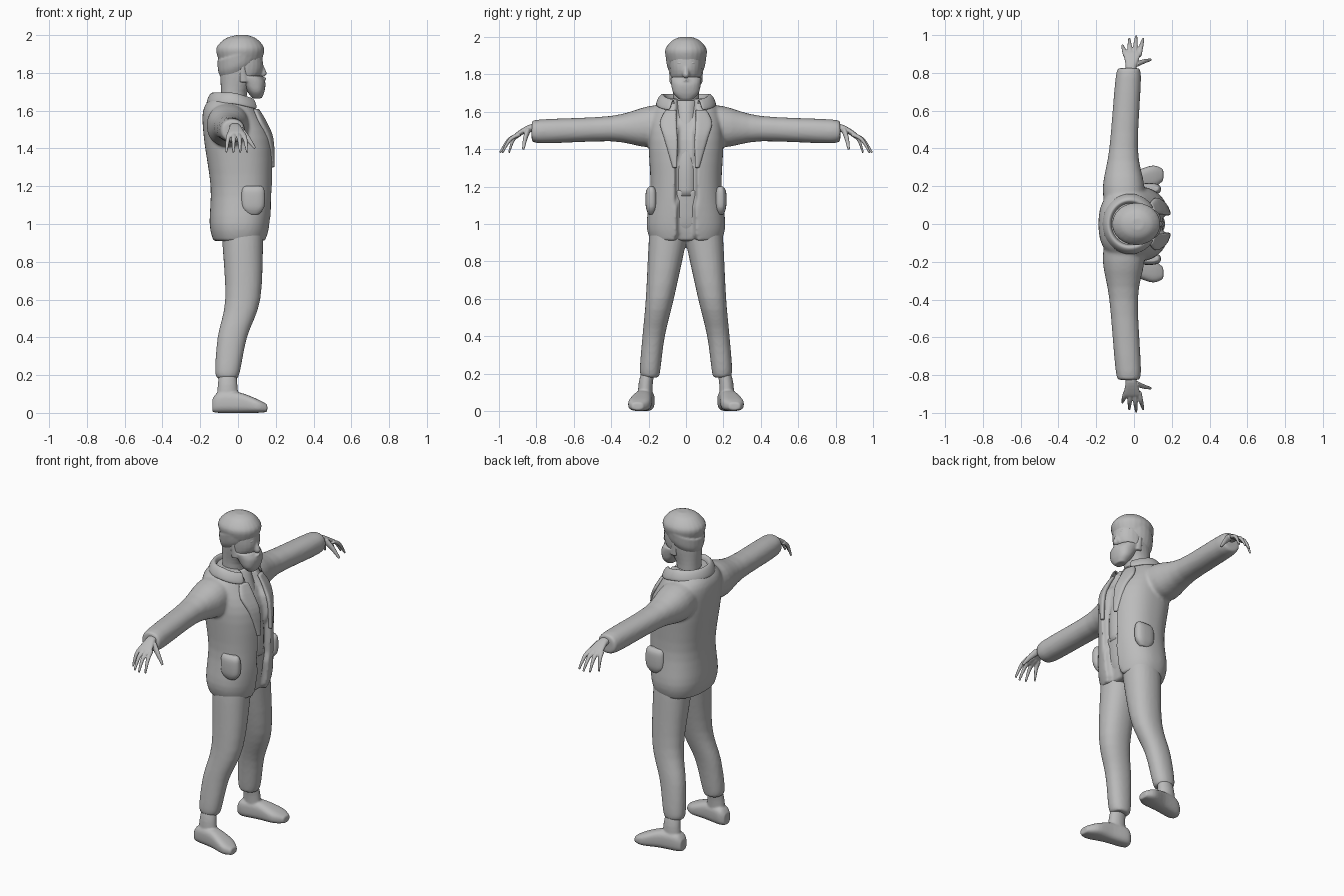
import bpy, bmesh, math
from mathutils import Vector

if "Cube" in bpy.data.objects:
    bpy.data.objects.remove(bpy.data.objects["Cube"])

grey = bpy.data.materials.new("clay_grey")
grey.use_nodes = True
COLOUR = (.5, .5, .5, 1)
grey.diffuse_color = COLOUR
grey.node_tree.nodes["Principled BSDF"].inputs["Base Color"].default_value = COLOUR
X, Y, Z = Vector((1, 0, 0)), Vector((0, 1, 0)), Vector((0, 0, 1))


def smooth_keys(keys, steps=4):
    """Fill in the sections between the given key sections with a smooth spline."""
    keys = [Vector(k) for k in keys]
    last = len(keys) - 1
    filled = []
    for i in range(last):
        before, start, end, after = keys[max(i - 1, 0)], keys[i], keys[i + 1], keys[min(i + 2, last)]
        leave, arrive = (end - before) / 2, (after - start) / 2
        for step in range(steps):
            t = step / steps
            filled.append(start + (end - start) * (t * t * (3 - 2 * t))
                          + leave * (t * (1 - t) ** 2) - arrive * (t * t * (1 - t)))
    return filled + [keys[last]]


def signed_power(value, power):
    return math.copysign(abs(value) ** (2 / power), value)


def skin(bm, rows, closed=True):
    """Join rows of points with quads."""
    rows = [[bm.verts.new(point) for point in row] for row in rows]
    count = len(rows[0])
    for lower, upper in zip(rows, rows[1:]):
        for i in range(count if closed else count - 1):
            j = (i + 1) % count
            bm.faces.new((lower[i], lower[j], upper[j], upper[i]))
    if closed:
        bm.faces.new(rows[0])
        bm.faces.new(rows[-1])


def body(bm, keys, u=X, v=Y, power=2, sides=(1,), count=24, shape=None):
    """Rounded form through key sections: centre x, y, z, then radius along u and v."""
    for side in sides:
        rows = []
        for x, y, z, ru, rv in smooth_keys(keys):
            row = []
            for i in range(count):
                angle = math.tau * i / count
                point = (Vector((x, y, z)) + u * ru * signed_power(math.cos(angle), power)
                         + v * rv * signed_power(math.sin(angle), power))
                if shape:
                    shape(point)
                point.y *= side
                row.append(point)
            rows.append(row)
        skin(bm, rows)


def finish(name, bm, voxel=0, soften=0, thickness=0):
    bmesh.ops.recalc_face_normals(bm, faces=bm.faces)
    mesh = bpy.data.meshes.new(name)
    bm.to_mesh(mesh)
    bm.free()
    mesh.materials.append(grey)
    mesh.shade_smooth()
    part = bpy.data.objects.new(name, mesh)
    bpy.context.collection.objects.link(part)
    if thickness:
        solid = part.modifiers.new("thickness", 'SOLIDIFY')
        solid.thickness, solid.offset = thickness, 0
        part.modifiers.new("round", 'SUBSURF').levels = 2
    if voxel:
        blend = part.modifiers.new("blend", 'REMESH')
        blend.mode, blend.voxel_size, blend.use_smooth_shade = 'VOXEL', voxel, True
    if soften:
        part.modifiers.new("soften", 'SMOOTH').iterations = soften


PAIR = (1, -1)
FINE, COARSE = .006, .009


# Jacket with an open front, blended with its sleeves
def open_front(point):
    if point.x > 0 and abs(point.y) < .05:
        point.x -= .035


bm = bmesh.new()
body(bm, [(.01, 0, .91, .14, .19), (.01, 0, 1, .16, .21), (.02, 0, 1.2, .165, .19), (0, 0, 1.45, .18, .2),
          (-.04, 0, 1.6, .145, .18), (-.04, 0, 1.67, .1, .12)], power=2.4, count=96, shape=open_front)
body(bm, [(-.05, .06, 1.54, .1, .1), (-.055, .2, 1.52, .11, .11), (-.055, .4, 1.51, .076, .068),
          (-.03, .78, 1.495, .067, .064), (-.03, .825, 1.5, .045, .04)], X, Z, 2.2, PAIR)
finish("jacket", bm, COARSE, 5)

# Lapels, angled to follow the chest
bm = bmesh.new()
body(bm, [(.095, .08, 1.61, .012, .03), (.13, .095, 1.54, .015, .045), (.168, .08, 1.45, .015, .035),
          (.182, .06, 1.3, .012, .012)], X, Vector((-.3, 1, 0)), 3, PAIR)
finish("lapels", bm, FINE, 2)

# Turned-down collar around the neck, open and lower in front
bm = bmesh.new()
rows = []
for step in range(25):
    angle = math.radians(32 + 296 * step / 24)
    c, s = math.cos(angle), math.sin(angle)
    rows.append([Vector((radius * c - .02, radius * s * 1.1, height - .035 * max(0, c)))
                 for radius, height in ((.1, 1.65), (.11, 1.7), (.13, 1.68), (.145, 1.635))])
skin(bm, rows, closed=False)
finish("collar", bm, thickness=.014)

# Patch pockets on the hips
bm = bmesh.new()
body(bm, [(.08, .185, 1.05, .03, .015), (.08, .185, 1.09, .06, .03), (.08, .185, 1.17, .062, .03),
          (.08, .185, 1.2, .05, .015)], power=2.5, sides=PAIR)
finish("pockets", bm, FINE, 2)

# Trousers: both legs blended into the hips
bm = bmesh.new()
body(bm, [(-.055, .19, .18, .05, .045), (-.055, .192, .22, .066, .055), (-.03, .173, .4, .078, .06),
          (.025, .14, .6, .093, .075), (.025, .1, .9, .108, .1), (.02, .09, 1, .11, .1)], power=2.2, sides=PAIR)
body(bm, [(.02, 0, .92, .08, .06), (.02, 0, 1, .12, .15), (.03, 0, 1.18, .13, .15)])
finish("trousers", bm, COARSE, 5)

# Shirt front between the lapels
bm = bmesh.new()
body(bm, [(.06, 0, 1.15, .1, .08), (.06, 0, 1.35, .1, .08), (0, 0, 1.6, .09, .07), (-.01, 0, 1.66, .07, .07)])
finish("shirt", bm)

# Shoes with toes pointing slightly outward, and ankles
bm = bmesh.new()
body(bm, [(-.135, .215, .04, .03, .035), (-.1, .215, .055, .048, .055), (0, .23, .055, .05, .055),
          (.1, .25, .037, .06, .037), (.155, .26, .025, .03, .02)], Y, Z, 2.8, PAIR)
body(bm, [(-.055, .22, .05, .06, .04), (-.055, .215, .15, .052, .038), (-.055, .2, .22, .045, .035)], sides=PAIR)
finish("shoes", bm, FINE, 4)

# Hands: palm, four fingers fanned out, and thumb
bm = bmesh.new()
body(bm, [(-.02, .79, 1.51, .03, .025), (-.015, .84, 1.51, .03, .02), (-.01, .9, 1.48, .045, .015),
          (-.01, .92, 1.465, .04, .01)], X, Z, 2.4, PAIR)
for finger in range(4):
    knuckle, tip = .024 * finger - .045, .037 * finger - .062
    reach = .995 - .012 * (finger - 2) ** 2
    body(bm, [(knuckle, .89, 1.48, .013, .013), ((knuckle + tip) / 2, (reach + .9) / 2, 1.45, .012, .01),
              (tip, reach, 1.38, .006, .006)], X, (Y + Z).normalized(), sides=PAIR, count=12)
body(bm, [(.01, .845, 1.5, .02, .015), (.05, .86, 1.455, .015, .012), (.09, .87, 1.4, .007, .007)],
     (X + Z).normalized(), Y, sides=PAIR, count=12)
finish("hands", bm, .004, 2)

# Head with neck and nose
bm = bmesh.new()
body(bm, [(-.02, 0, 1.58, .07, .07), (-.02, 0, 1.7, .07, .07), (.015, 0, 1.8, .11, .085),
          (.02, 0, 1.88, .11, .09), (.02, 0, 1.93, .1, .08)], power=2.2)
body(bm, [(.115, 0, 1.86, .01, .01), (.13, 0, 1.8, .022, .018), (.13, 0, 1.78, .01, .01)])
finish("head", bm, FINE, 3)

# Eyes and brows
for name, height, size in (("eyes", 1.835, .007), ("eyebrows", 1.86, .009)):
    bm = bmesh.new()
    body(bm, [(.123, .015, height, size / 2, size / 2), (.116, .038, height, size, size),
              (.1, .06, height, size / 2, size / 2)], X, Z, sides=PAIR, count=12)
    finish(name, bm)

# Hair: level crown, and a lower part sloping down to the nape
bm = bmesh.new()
body(bm, [(.012, 0, 1.87, .115, .1), (.012, 0, 1.93, .127, .112), (.015, 0, 1.98, .085, .075),
          (.02, 0, 2, .03, .03)])
body(bm, [(0, 0, 1.8, .09, .08), (.005, 0, 1.84, .11, .1), (.01, 0, 1.9, .12, .11)], Vector((1, 0, .3)))
finish("hair", bm, FINE, 4)

# Full beard with moustache and sideburns
bm = bmesh.new()
body(bm, [(.1, 0, 1.665, .025, .035), (.095, 0, 1.7, .045, .068), (.08, 0, 1.75, .065, .08),
          (.06, 0, 1.785, .065, .083)], power=2.3)
body(bm, [(.138, 0, 1.77, .012, .01), (.12, .055, 1.75, .006, .006)], X, Z, sides=PAIR)
body(bm, [(.03, .075, 1.75, .02, .012), (.02, .082, 1.87, .015, .012)], sides=PAIR)
finish("beard", bm, FINE, 3)
